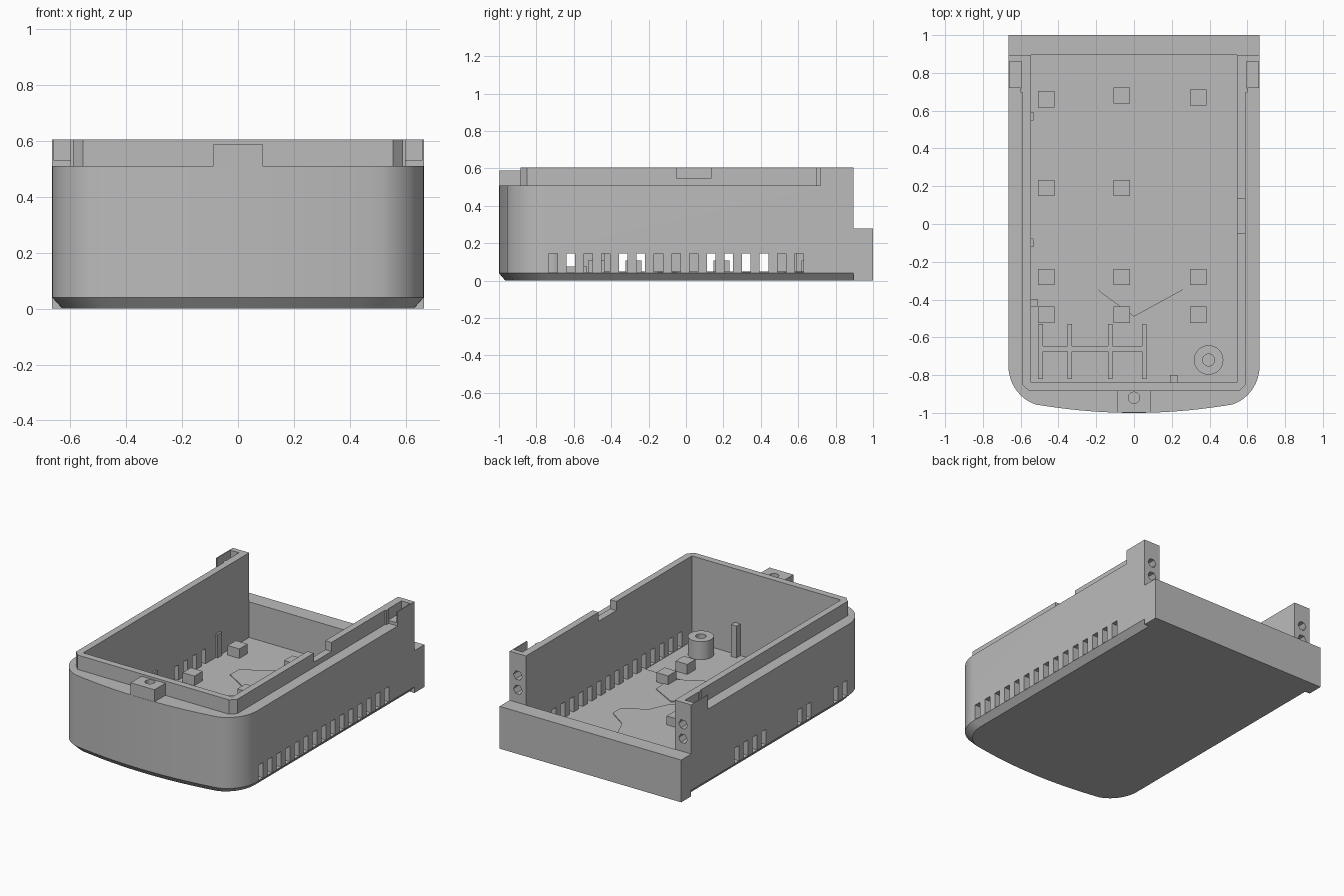
import bpy, bmesh, math

cube = bpy.data.objects.get("Cube")
if cube:
    bpy.data.objects.remove(cube, do_unlink=True)

grey = bpy.data.materials.new("grey_plastic")
grey.use_nodes = True
GREY = (0.5, 0.5, 0.5, 1)
grey.diffuse_color = GREY
grey.node_tree.nodes["Principled BSDF"].inputs["Base Color"].default_value = GREY


def finish(name, bm):
    bmesh.ops.recalc_face_normals(bm, faces=bm.faces[:])
    mesh = bpy.data.meshes.new(name)
    bm.to_mesh(mesh)
    bm.free()
    mesh.materials.append(grey)
    obj = bpy.data.objects.new(name, mesh)
    bpy.context.collection.objects.link(obj)
    return obj


def loft(bm, rings):
    """Closed solid through matching rings of 3D points."""
    loops = [[bm.verts.new(p) for p in ring] for ring in rings]
    n = len(loops[0])
    for a, b in zip(loops, loops[1:]):
        for i in range(n):
            j = (i + 1) % n
            bm.faces.new((a[i], a[j], b[j], b[i]))
    bm.faces.new(loops[0][::-1])
    bm.faces.new(loops[-1])


def prism(bm, points, z0, z1):
    loft(bm, [[(x, y, z) for x, y in points] for z in (z0, z1)])


def box(bm, x0, x1, y0, y1, z0, z1):
    prism(bm, [(x0, y0), (x1, y0), (x1, y1), (x0, y1)], z0, z1)


def boxes(name, items):
    bm = bmesh.new()
    for item in items:
        box(bm, *item)
    return finish(name, bm)


def disc(cx, cy, r, n=32):
    return [(cx + r * math.cos(math.tau * i / n), cy + r * math.sin(math.tau * i / n))
            for i in range(n)]


def solid(name, points, z0, z1):
    bm = bmesh.new()
    prism(bm, points, z0, z1)
    return finish(name, bm)


def cut(obj, cutter):
    mod = obj.modifiers.new("cut", "BOOLEAN")
    mod.operation, mod.solver, mod.object = "DIFFERENCE", "EXACT", cutter
    bpy.context.view_layer.objects.active = obj
    bpy.ops.object.modifier_apply(modifier=mod.name)
    bpy.data.objects.remove(cutter, do_unlink=True)


def smooth(obj):
    bpy.ops.object.select_all(action="DESELECT")
    obj.select_set(True)
    bpy.context.view_layer.objects.active = obj
    bpy.ops.object.shade_smooth_by_angle(angle=math.radians(30))


W, IN, BACK = 0.665, 0.545, 0.895     # half width, cavity half width, rear of side walls
FLOOR, RIM, TOP = 0.04, 0.51, 0.605

# Tub with bowed front, rounded corners and a chamfered base
half = [(0.46 * i / 8, -1 + 0.035 * (i / 8) ** 2) for i in range(9)]
for i in range(1, 13):
    a = math.radians(10 + 80 * i / 12)
    half.append((0.46 + 0.205 * math.sin(a), -0.75 - 0.215 * math.cos(a)))
half.append((W, BACK))
outline = half + [(-x, y) for x, y in half[:0:-1]]
base = [(x * 0.946, BACK + (y - BACK) * 0.982, 0) for x, y in outline]
bm = bmesh.new()
loft(bm, [base, [(x, y, FLOOR) for x, y in outline], [(x, y, RIM) for x, y in outline]])
tub = finish("tub", bm)
cut(tub, boxes("cavity", [(-IN, IN, -0.84, 1.1, FLOOR, 0.8)]))

# Vent slots: a full row on one side, three groups on the other
slots = []
for i in range(15):
    y = -0.711 + 0.094 * i
    slots.append((0.5, 0.75, y - 0.023, y + 0.023, 0.043, 0.145))
    if i in (0, 1, 4, 5, 9, 10, 11, 12):
        slots.append((-0.75, -0.5, y - 0.023, y + 0.023, 0.043, 0.145))
cut(tub, boxes("slots", slots))

# Blind screw holes in the rear ends of the side walls
bm = bmesh.new()
for s in (-1, 1):
    for z in (0.365, 0.46):
        ring = disc(s * 0.605, z, 0.032, 6)
        loft(bm, [[(x, y, h) for x, h in ring] for y in (0.78, 1.0)])
cut(tub, finish("screw_holes", bm))
smooth(tub)

# Low back wall
boxes("back_wall", [(-W, W, BACK, 1.0, 0, 0.28)])

# Raised lip with chamfered front corners and one side notch
c, lx, ly = 0.035, 0.59, -0.885
lip = solid("lip", [(-lx + c, ly), (lx - c, ly), (lx, ly + c), (lx, 0.72),
                    (-lx, 0.72), (-lx, ly + c)], RIM, TOP)
cut(lip, boxes("lip_cutter", [(-IN, IN, -0.84, 1, 0.4, 0.8)]))
cut(lip, boxes("notch", [(0.5, 0.7, -0.05, 0.135, 0.545, 0.8)]))

# Rear posts with latch pockets open at the front
for s, side in ((1, "left"), (-1, "right")):
    def span(a, b):
        return (min(s * a, s * b), max(s * a, s * b))
    post = boxes(side + "_rear_post", [(*span(IN, W), 0.72, BACK, RIM, TOP)])
    cut(post, boxes("pocket", [(*span(0.595, 0.658), 0.6, 0.86, 0.53, 0.8)]))
    boxes(side + "_post_step", [(*span(IN, 0.6), 0.695, 0.72, RIM, TOP)])

# Front latch tab with a screw hole
tab = boxes("front_tab", [(-0.0875, 0.0875, -0.998, -0.885, RIM, 0.59)])
cut(tab, solid("tab_hole", disc(0, -0.92, 0.03), 0.52, 0.7))
smooth(tab)

# Floor step and thin raised floor plate
boxes("floor_step", [(-IN, IN, -0.35, BACK, 0.038, 0.044)])
plate = [(-.06, .64), (.14, .53), (.21, .37), (.34, .28), (.34, .2), (.19, .11),
         (.14, 0), (.07, -.05), (.06, -.11), (.15, -.055), (.325, -.15), (.33, -.31),
         (0, -.49), (-.18, -.36), (-.23, -.27), (-.34, -.19), (-.34, -.03),
         (-.21, .06), (-.19, .13), (-.1, .18), (-.13, .27), (-.33, .39), (-.33, .48)]
solid("floor_plate", plate, 0.038, 0.049)

# Square support pads
pads = [(x, y) for y in (-0.28, -0.48) for x in (-0.465, -0.065, 0.34)]
pads += [(-0.465, 0.19), (-0.065, 0.19), (-0.465, 0.66), (-0.065, 0.68), (0.34, 0.67)]
r = 0.043
boxes("support_pads", [(x - r, x + r, y - r, y + r, 0.038, 0.107) for x, y in pads])

# Rib grid near the front
boxes("cross_rib", [(-0.5, 0.06, -0.675, -0.645, 0.038, 0.075)])
boxes("ribs", [(x - 0.012, x + 0.012, -0.82, -0.53, 0.038, 0.076)
               for x in (-0.495, -0.34, -0.125, 0.055)])

# Screw boss
boss = solid("screw_boss", disc(0.395, -0.72, 0.078), 0.038, 0.16)
cut(boss, solid("boss_hole", disc(0.395, -0.72, 0.032), 0.06, 0.3))
smooth(boss)

# Pegs and small wall tabs
boxes("pegs", [(0.19, 0.23, -0.841, -0.8, 0.038, 0.25),
               (-0.546, -0.512, -0.437, -0.397, 0.038, 0.25)])
boxes("wall_tabs", [(-0.546, -0.533, y - 0.022, y + 0.022, 0.038, 0.2) for y in (0.57, -0.1)])
